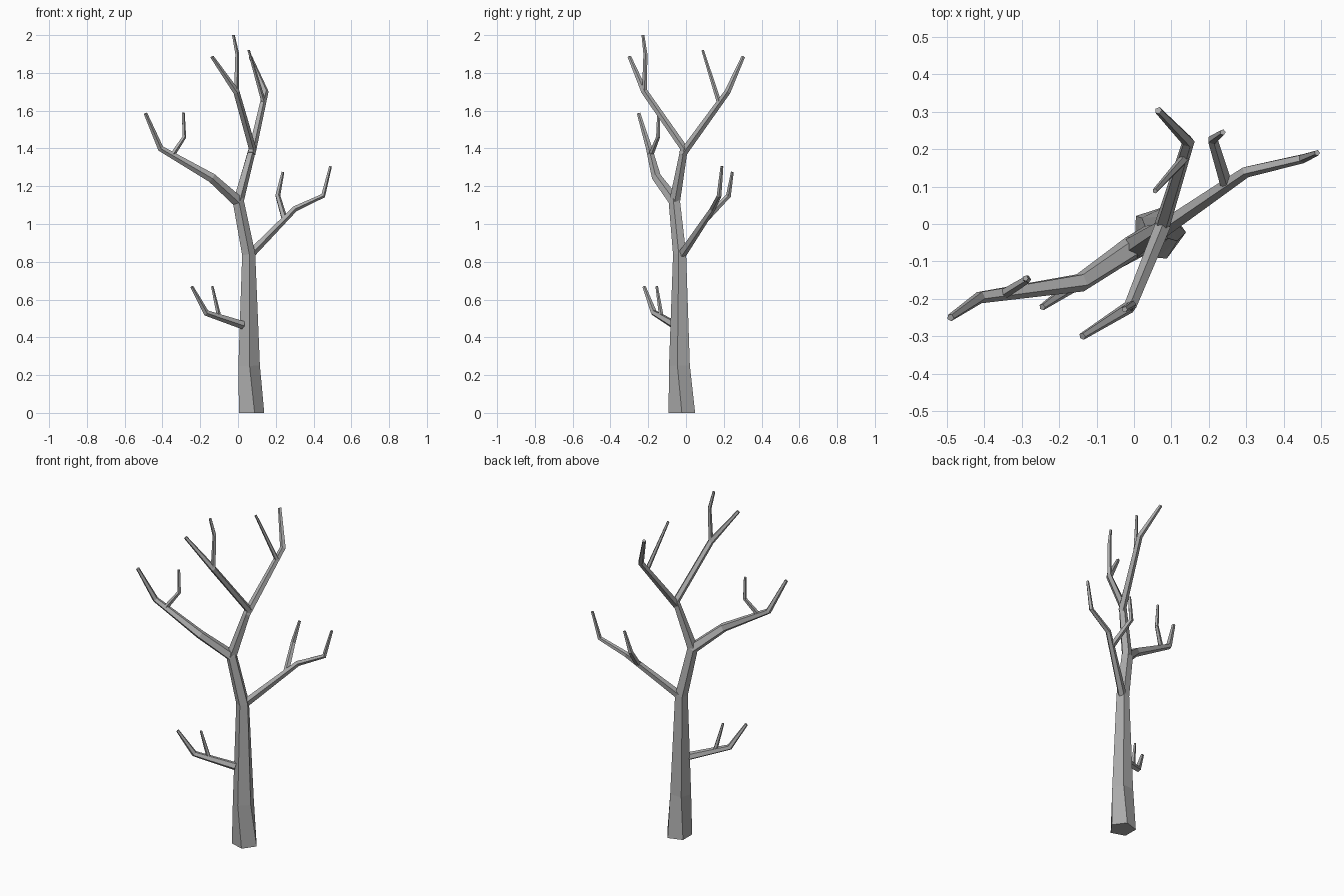
import bpy, bmesh
from math import cos, sin, pi, radians
from mathutils import Vector

cube = bpy.data.objects.get("Cube")
if cube:
    bpy.data.objects.remove(cube, do_unlink=True)

bark = bpy.data.materials.new("grey bark")
bark.use_nodes = True
GREY = (0.42, 0.42, 0.42, 1)
bark.diffuse_color = GREY
bark.node_tree.nodes["Principled BSDF"].inputs["Base Color"].default_value = GREY

SIDES = 5
UP = Vector((0, 0, 1))


def limb(name, path, twist=(), grounded=False):
    """Tapered five-sided tube along points of (x, y, z, radius)."""
    pts = [Vector(p[:3]) for p in path]
    bm = bmesh.new()
    rings = []
    for i, p in enumerate(pts):
        before = (p - pts[i - 1]).normalized() if i else Vector()
        after = (pts[i + 1] - p).normalized() if i + 1 < len(pts) else Vector()
        along = UP if grounded and i == 0 else (before + after).normalized()
        turn = UP.rotation_difference(along)
        start = radians(twist[min(i, len(twist) - 1)]) if twist else 0
        angles = [start + 2 * pi * k / SIDES for k in range(SIDES)]
        rings.append([bm.verts.new(p + turn @ Vector((cos(a), sin(a), 0)) * path[i][3])
                      for a in angles])
    for low, high in zip(rings, rings[1:]):
        for k in range(SIDES):
            n = (k + 1) % SIDES
            bm.faces.new((low[k], low[n], high[n], high[k]))
    bm.faces.new(rings[0][::-1])
    bm.faces.new(rings[-1])
    bmesh.ops.recalc_face_normals(bm, faces=bm.faces)
    mesh = bpy.data.meshes.new(name)
    bm.to_mesh(mesh)
    bm.free()
    mesh.materials.append(bark)
    obj = bpy.data.objects.new(name, mesh)
    bpy.context.collection.objects.link(obj)


# Trunk, bending over into the big right-hand branch
limb("trunk", [(.065, -.022, 0, .074), (.058, -.03, .25, .06), (.055, -.032, .84, .037),
               (0, -.06, 1.12, .033), (-.14, -.155, 1.245, .026),
               (-.41, -.195, 1.4, .017), (-.49, -.25, 1.585, .01)],
     twist=(0, -15, -10), grounded=True)
limb("trunk_twig", [(-.345, -.185, 1.37, .014), (-.285, -.148, 1.46, .011),
                    (-.29, -.145, 1.59, .008)])

# Crown: one stem that forks forwards and backwards
limb("crown_front_branch", [(0, -.06, 1.12, .03), (.075, -.01, 1.4, .022),
                            (-.01, -.22, 1.7, .018), (-.138, -.3, 1.885, .01)])
limb("crown_front_twig", [(-.01, -.22, 1.69, .014), (-.005, -.215, 1.9, .011),
                          (-.025, -.228, 2.0, .008)])
limb("crown_back_branch", [(.07, -.02, 1.37, .022), (.145, .22, 1.7, .017),
                           (.065, .303, 1.885, .01)])
limb("crown_back_twig", [(.135, .175, 1.645, .013), (.056, .088, 1.92, .007)])

# Left branch
limb("left_branch", [(.06, -.025, .835, .024), (.3, .14, 1.08, .016),
                     (.45, .175, 1.15, .013), (.489, .19, 1.305, .008)])
limb("left_twig", [(.245, .11, 1.03, .017), (.21, .225, 1.15, .014),
                   (.237, .245, 1.275, .008)])

# Low right branch
limb("low_branch", [(.025, -.06, .465, .023), (-.17, -.17, .53, .017),
                    (-.245, -.222, .668, .009)])
limb("low_twig", [(-.1, -.13, .505, .013), (-.137, -.155, .67, .007)])
